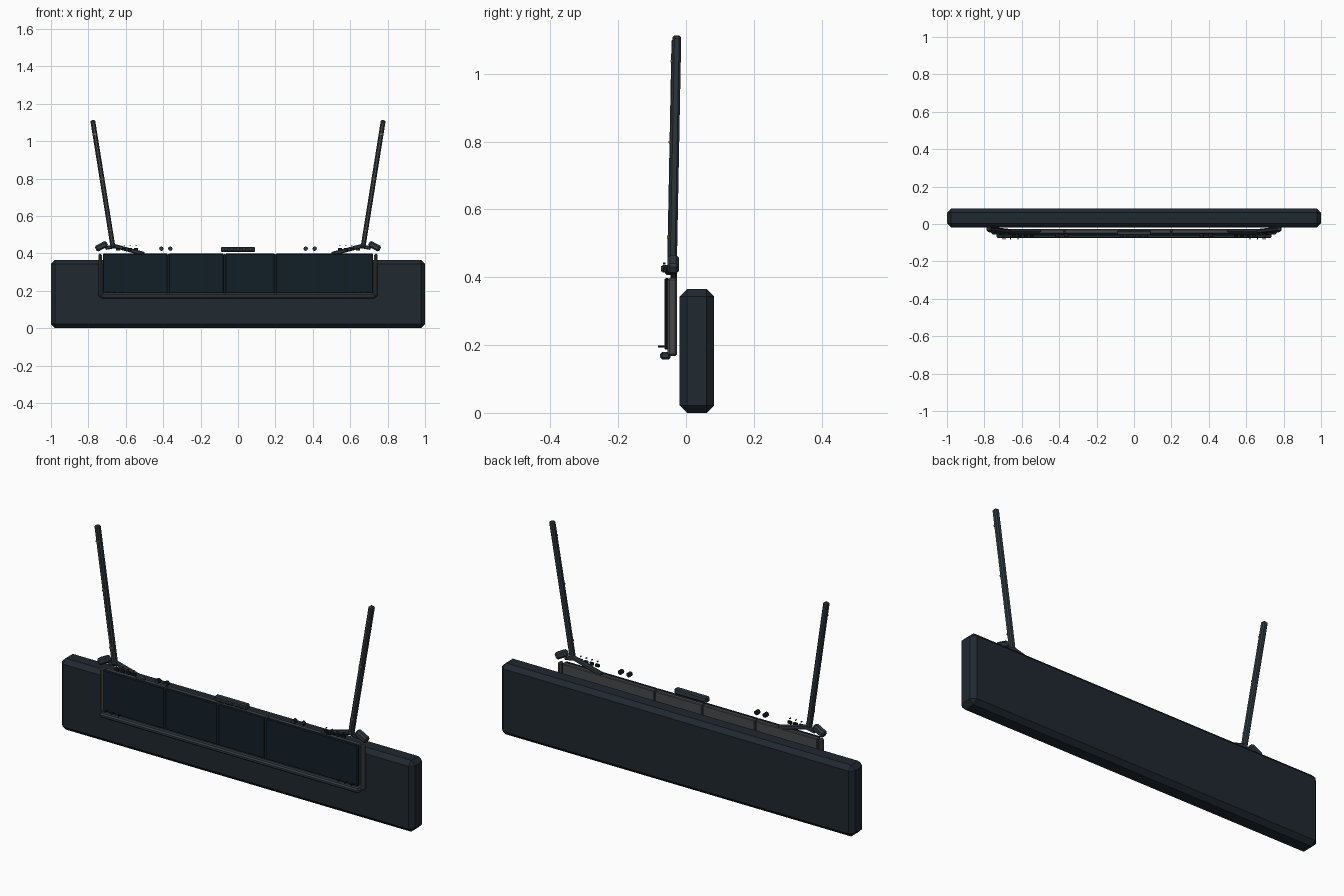
import bpy, math
from mathutils import Vector, Matrix

if "Cube" in bpy.data.objects:
    bpy.data.objects.remove(bpy.data.objects["Cube"])


def mat(name, r, g, b):
    m = bpy.data.materials.new(name)
    m.diffuse_color = (r, g, b, 1)
    m.use_nodes = True
    m.node_tree.nodes["Principled BSDF"].inputs["Base Color"].default_value = m.diffuse_color
    return m


NAVY = mat("navy_plastic", 0.014, 0.021, 0.029)
GLASS = mat("dark_glass", 0.006, 0.013, 0.02)
GREY = mat("grey_trim", 0.06, 0.065, 0.07)
SLATE = mat("slate_trim", 0.03, 0.042, 0.052)
BLACK = mat("black_control", 0.01, 0.011, 0.013)
GOLD = mat("gold_clip", 0.25, 0.17, 0.06)


def finish(o, name, material, bevel=0.0, seg=1):
    o.name = name
    o.data.materials.append(material)
    if bevel:
        b = o.modifiers.new("edge", 'BEVEL')
        b.width, b.segments, b.limit_method = bevel, seg, 'ANGLE'
    return o


def box(name, x, y, z, material, bevel=0.0, seg=1, tilt=0.0):
    """Box from (min, max) ranges, optionally tilted about y."""
    bpy.ops.mesh.primitive_cube_add(size=1)
    o = bpy.context.object
    o.data.transform(Matrix.Diagonal((x[1] - x[0], y[1] - y[0], z[1] - z[0], 1)))
    o.location = [(a + b) / 2 for a, b in (x, y, z)]
    o.rotation_euler.y = tilt
    return finish(o, name, material, bevel, seg)


def beam(name, a, b, w, d, material, bevel):
    """Bar from a to b, w wide in x and d deep in y."""
    a, b = Vector(a), Vector(b)
    v = b - a
    bpy.ops.mesh.primitive_cube_add(size=1)
    o = bpy.context.object
    o.data.transform(Matrix.Diagonal((w, d, v.length, 1)))
    zax = v.normalized()
    xax = Vector((0, 1, 0)).cross(zax).normalized()
    rot = Matrix((xax, zax.cross(xax), zax)).transposed()
    o.matrix_world = Matrix.Translation((a + b) / 2) @ rot.to_4x4()
    return finish(o, name, material, bevel)


def knob(name, x, y, z, r, depth, material, sides=16):
    """Cylinder facing the front."""
    bpy.ops.mesh.primitive_cylinder_add(vertices=sides, radius=r, depth=depth,
                                        location=(x, y, z), rotation=(math.pi / 2, 0, 0))
    return finish(bpy.context.object, name, material)


# dashboard body
box("dashboard_body", (-1, 1), (-0.019, 0.083), (0, 0.365), NAVY, 0.022)

# display panels with grey housings and dividers
edges = [-0.725, -0.372, -0.072, 0.199, 0.725]
for i, (a, b) in enumerate(zip(edges, edges[1:])):
    box(f"screen_{i}", (a + .003, b - .003), (-0.062, -0.05), (0.187, 0.398), GLASS, 0.004)
    box(f"screen_housing_{i}", (a + .003, b - .003), (-0.05, -0.028), (0.178, 0.396), GREY, 0.003)
for x in edges[1:-1]:
    box("screen_divider", (x - .004, x + .004), (-0.063, -0.036), (0.187, 0.396), SLATE, 0.002)

# surrounding frame and lower lip
box("lower_frame_rail", (-0.747, 0.747), (-0.052, -0.027), (0.168, 0.188), GREY, 0.006)
box("lower_lip", (-0.735, 0.735), (-0.076, -0.045), (0.157, 0.18), SLATE, 0.007)

# central control strip
box("centre_control_strip", (-0.092, 0.092), (-0.062, -0.034), (0.407, 0.435), SLATE, 0.005)
for i in range(5):
    x = (i - 2) * 0.032
    box("centre_button", (x - .011, x + .011), (-0.068, -0.06), (0.415, 0.427), GREY, 0.002)

for s, side in ((-1, "left"), (1, "right")):
    def span(a, b):
        return tuple(sorted((s * a, s * b)))
    box(side + "_frame_rail", span(0.728, 0.747), (-0.054, -0.026), (0.168, 0.398), GREY, 0.006)
    # windscreen pillar with its front trim and clips
    lo, hi = Vector((s * 0.668, -0.040, 0.43)), Vector((s * 0.777, -0.027, 1.112))
    beam(side + "_pillar", lo, hi, 0.026, 0.026, SLATE, 0.006)
    off = Vector((0, -0.0135, 0))
    beam(side + "_pillar_trim", lo + off + (hi - lo) * .03, hi + off - (hi - lo) * .02,
         0.010, 0.004, GREY, 0.001)
    for t in (0.13, 0.54, 0.89):
        p = lo.lerp(hi, t)
        box(side + "_pillar_clip", (p.x - .009, p.x + .009), (p.y - .018, p.y - .01),
            (p.z - .004, p.z + .004), GOLD, 0.001)
    # pillar foot, sloping arm and outer vent
    beam(side + "_pillar_arm", (s * 0.50, -0.036, 0.396), (s * 0.675, -0.036, 0.443),
         0.022, 0.02, SLATE, 0.005)
    beam(side + "_vent_stem", (s * 0.655, -0.036, 0.438), (s * 0.71, -0.036, 0.428),
         0.020, 0.02, SLATE, 0.004)
    box(side + "_outer_vent", (s * 0.73 - .034, s * 0.73 + .034), (-0.055, -0.021),
        (0.421, 0.455), SLATE, 0.008, 1, s * math.radians(28))
    # row of switches and pins
    for i in range(4):
        x = s * (0.545 + i * 0.032)
        box(side + "_switch", (x - .011, x + .011), (-0.068, -0.056), (0.414, 0.429), BLACK, 0.002)
        knob(side + "_switch_pin", x, -0.064, 0.441, 0.003, 0.008, BLACK, 8)
    # rotary knobs
    for x in (0.362, 0.41):
        knob(side + "_knob", s * x, -0.060, 0.425, 0.0115, 0.02, BLACK)
        knob(side + "_knob_cap", s * x, -0.071, 0.425, 0.008, 0.004, SLATE)
    # small screen indicators
    for x in (0.62, 0.66, 0.70):
        knob(side + "_indicator", s * x, -0.073, 0.196, 0.003, 0.02, BLACK, 8)
    knob(side + "_indicator_pin", s * 0.69, -0.079, 0.196, 0.002, 0.008, BLACK, 8)
